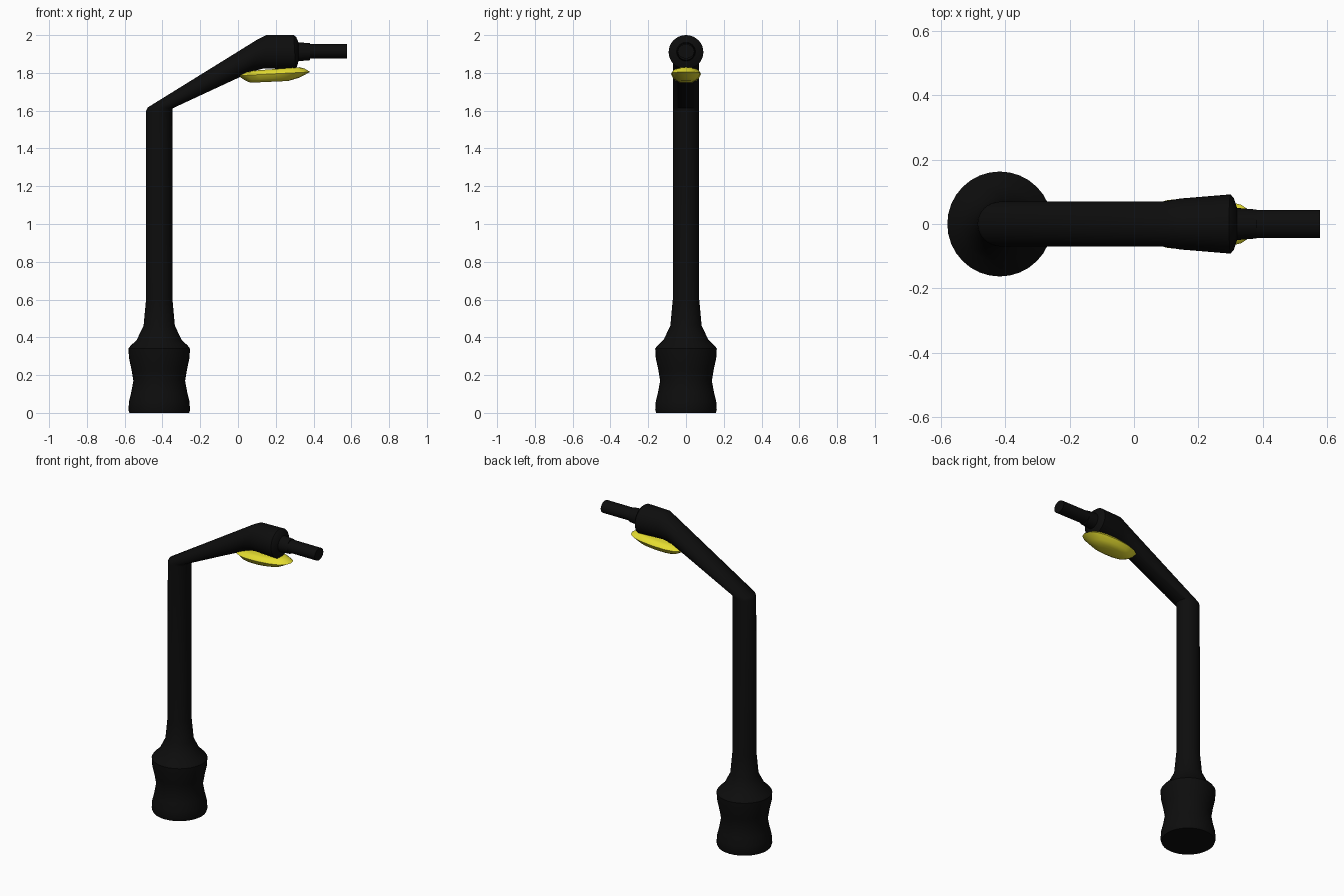
import bpy, bmesh, math

if "Cube" in bpy.data.objects:
    bpy.data.objects.remove(bpy.data.objects["Cube"])


def material(name, rgb):
    m = bpy.data.materials.new(name)
    m.diffuse_color = (*rgb, 1)
    m.use_nodes = True
    m.node_tree.nodes["Principled BSDF"].inputs["Base Color"].default_value = m.diffuse_color
    return m


black = material("black_metal", (0.004, 0.004, 0.004))
yellow = material("yellow_glass", (0.78, 0.72, 0.03))


def loft(name, rings, mat, sides=32, power=1.0, angle=35):
    """Each ring spans (x0, z0)-(x1, z1) in the side plane, half width w in y."""
    bm = bmesh.new()
    loops = []
    for x0, z0, x1, z1, w in rings:
        loop = []
        for i in range(sides):
            a = 2 * math.pi * i / sides
            c = math.copysign(abs(math.cos(a)) ** power, math.cos(a))
            s = math.copysign(abs(math.sin(a)) ** power, math.sin(a))
            t = (1 - c) / 2
            loop.append(bm.verts.new((x0 + (x1 - x0) * t, w * s, z0 + (z1 - z0) * t)))
        loops.append(loop)
    for a, b in zip(loops, loops[1:]):
        for i in range(sides):
            j = (i + 1) % sides
            bm.faces.new((a[i], a[j], b[j], b[i]))
    bm.faces.new(loops[0])
    bm.faces.new(loops[-1])
    bmesh.ops.recalc_face_normals(bm, faces=bm.faces)
    me = bpy.data.meshes.new(name)
    bm.to_mesh(me)
    bm.free()
    me.materials.append(mat)
    ob = bpy.data.objects.new(name, me)
    bpy.context.collection.objects.link(ob)
    bpy.ops.object.select_all(action='DESELECT')
    ob.select_set(True)
    bpy.context.view_layer.objects.active = ob
    bpy.ops.object.shade_smooth_by_angle(angle=math.radians(angle))
    return ob


# Post: flared base, straight column, then bend into the sloping arm and head
PX = -0.417
base = [(0, .158), (.015, .163), (.06, .160), (.11, .148), (.17, .137),
        (.23, .147), (.29, .160), (.34, .163), (.355, .152), (.385, .120),
        (.46, .083), (.60, .070), (1.60, .069)]
post = [(PX - r, z, PX + r, z, r) for z, r in base]
post += [(-.478, 1.617, -.345, 1.613, .070),
         (.105, 1.978, .075, 1.808, .070),
         (.150, 2.000, .135, 1.823, .079),
         (.295, 2.000, .305, 1.820, .092),
         (.308, 1.990, .312, 1.832, .080),
         (.320, 1.962, .320, 1.862, .050),
         (.380, 1.957, .380, 1.867, .045)]
loft("lamp_post_and_arm", post, black)

# Pipe stub at the end of the head
loft("end_pipe", [(.36, 1.952, .36, 1.876, .044), (.578, 1.952, .578, 1.876, .044)], black)

# Glass bowl hanging below the head
bowl = [(.065, 1.748, .265, 1.757, .040),
        (.035, 1.762, .325, 1.775, .066),
        (.000, 1.785, .382, 1.805, .080),
        (.030, 1.802, .350, 1.824, .068),
        (.080, 1.812, .325, 1.830, .045)]
loft("lamp_bowl", bowl, yellow, sides=16, power=0.85, angle=40)
